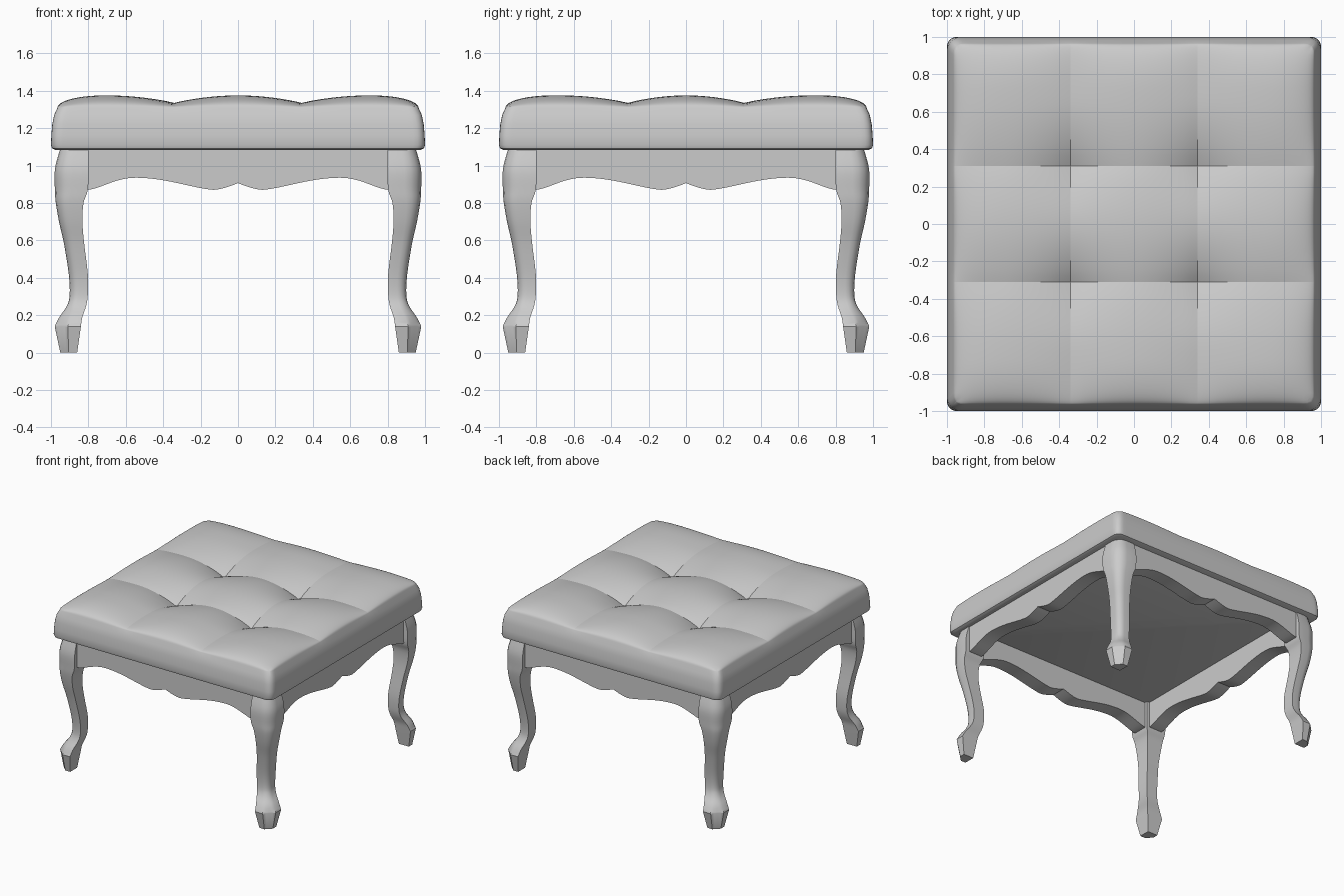
import bpy, bmesh
from math import sin, cos, pi, sqrt, hypot, radians

if "Cube" in bpy.data.objects:
    bpy.data.objects.remove(bpy.data.objects["Cube"])

mat = bpy.data.materials.new("soft grey")
mat.use_nodes = True
GREY = (0.6, 0.6, 0.6, 1)
mat.diffuse_color = GREY
mat.node_tree.nodes["Principled BSDF"].inputs["Base Color"].default_value = GREY


def finish(name, bm, angle=35):
    bmesh.ops.recalc_face_normals(bm, faces=bm.faces)
    mesh = bpy.data.meshes.new(name)
    bm.to_mesh(mesh)
    bm.free()
    mesh.materials.append(mat)
    ob = bpy.data.objects.new(name, mesh)
    bpy.context.collection.objects.link(ob)
    bpy.ops.object.select_all(action='DESELECT')
    ob.select_set(True)
    bpy.context.view_layer.objects.active = ob
    bpy.ops.object.shade_smooth_by_angle(angle=radians(angle))
    return ob


# Tufted cushion
EDGE, SEAM_X, SEAM_Y, RIM = 0.965, 0.34, 0.31, 1.31
STEPS = 18


def grid_lines(seam):
    inner = [seam * (2 * i / STEPS - 1) for i in range(STEPS + 1)]
    outer = [seam + (EDGE - seam) * sin(pi / 2 * i / STEPS) for i in range(1, STEPS + 1)]
    return [-v for v in reversed(outer)] + inner + outer


def bulge(v, seam):
    v = abs(v)
    if v < seam:
        return max(0, cos(pi / 2 * v / seam)) ** 0.85
    return sin(pi / 2 * min(1, (v - seam) / 0.36)) ** 0.85


def rim_fall(v):
    d = min(1, (EDGE - abs(v)) / 0.25)
    return sqrt(max(0, 1 - (1 - d) ** 2))


def top_height(x, y):
    a, b = bulge(x, SEAM_X), bulge(y, SEAM_Y)
    z = 1.25 + 0.085 * (a + b) - 0.045 * a * b
    return RIM + (z - RIM) * rim_fall(x) * rim_fall(y)


def round_corner(x, y, r=0.05):
    dx, dy = abs(x) - EDGE + r, abs(y) - EDGE + r
    if dx <= 0 or dy <= 0:
        return x, y
    k = max(dx, dy) / hypot(dx, dy)
    cx, cy = EDGE - r + dx * k, EDGE - r + dy * k
    return (cx if x > 0 else -cx), (cy if y > 0 else -cy)


bm = bmesh.new()
xs, ys = grid_lines(SEAM_X), grid_lines(SEAM_Y)
grid = [[bm.verts.new((*round_corner(x, y), top_height(x, y))) for y in ys] for x in xs]
n = len(xs) - 1
for i in range(n):
    for j in range(n):
        bm.faces.new((grid[i][j], grid[i + 1][j], grid[i + 1][j + 1], grid[i][j + 1]))
# Seams stay crisp
for s in (STEPS, 2 * STEPS):
    for k in range(n):
        bm.edges.get((grid[s][k], grid[s][k + 1])).smooth = False
        bm.edges.get((grid[k][s], grid[k + 1][s])).smooth = False
# Side wall rings, then the flat underside
rim = ([grid[i][0] for i in range(n)] + [grid[n][j] for j in range(n)]
       + [grid[i][n] for i in range(n, 0, -1)] + [grid[0][j] for j in range(n, 0, -1)])
base = [(v.co.x / EDGE, v.co.y / EDGE) for v in rim]
for size, z in [(0.983, 1.27), (0.993, 1.22), (0.998, 1.16), (1, 1.11), (0.994, 1.092), (0.975, 1.083)]:
    ring = [bm.verts.new((x * size, y * size, z)) for x, y in base]
    for k in range(len(rim)):
        m = (k + 1) % len(rim)
        bm.faces.new((rim[k], rim[m], ring[m], ring[k]))
    rim = ring
bm.faces.new(rim)
finish("cushion", bm)

# Cabriole legs: height, inner side, outer side
FOOT = [(0, 0.86, 0.95), (0.14, 0.84, 0.98)]
SHANK = [(0.14, 0.84, 0.98), (0.19, 0.832, 0.955), (0.25, 0.812, 0.915), (0.31, 0.803, 0.9),
         (0.42, 0.803, 0.905), (0.58, 0.822, 0.93), (0.7, 0.832, 0.957), (0.8, 0.826, 0.974),
         (0.87, 0.803, 0.979), (0.98, 0.8, 0.979), (1.085, 0.8, 0.952)]


def spline(points, sub=4):
    out = []
    for i in range(len(points) - 1):
        p = [points[max(0, min(len(points) - 1, i + k))] for k in (-1, 0, 1, 2)]
        for s in range(sub):
            t = s / sub
            out.append([b + t / 2 * (c - a + t * (2 * a - 5 * b + 4 * c - d + t * (3 * (b - c) + d - a)))
                        for a, b, c, d in zip(*p)])
    return out + [points[-1]]


def leg_section(z, inner, outer):
    """Square with its outer corner cut on the foot and rounded above."""
    c = 0.5 * (outer - inner)
    soft = min(1, max(0, (z - 0.14) / 0.12))
    pts = [(inner, inner), (outer, inner)]
    for k in range(5):
        t = k / 4
        ang = pi / 2 * t
        flat = (1 - t, t)
        arc = (cos(ang), sin(ang))
        pts.append(tuple(outer - c + c * (f + (r - f) * soft) for f, r in zip(flat, arc)))
    return pts + [(inner, outer)]


def build_leg(name, sx, sy):
    bm = bmesh.new()
    rings = [[bm.verts.new((x * sx, y * sy, lv[0])) for x, y in leg_section(*lv)]
             for lv in FOOT[:1] + spline(SHANK)]
    for lo, hi in zip(rings, rings[1:]):
        for k in range(len(lo)):
            m = (k + 1) % len(lo)
            bm.faces.new((lo[k], lo[m], hi[m], hi[k]))
    bm.faces.new(rings[0])
    bm.faces.new(rings[-1])
    finish(name, bm)


for front, sy in (("front", -1), ("back", 1)):
    for side, sx in (("left", 1), ("right", -1)):
        build_leg(f"{front}_{side}_leg", sx, sy)


# Scalloped aprons
def apron_edge(x):
    x = abs(x)
    if x < 0.13:
        return 0.87 + 0.036 * (1 - x / 0.13) ** 1.5
    t = (x - 0.13) / 0.42 if x < 0.55 else (0.8 - x) / 0.25
    return 0.87 + 0.065 * sin(pi / 2 * max(0, t)) ** 1.4


def build_apron(name, angle):
    bm = bmesh.new()
    count = 64
    cols = []
    for i in range(count + 1):
        x = 0.83 * (2 * i / count - 1)
        z = apron_edge(x)
        corners = [(x, -0.945, z), (x, -0.945, 1.085), (x, -0.825, 1.085), (x, -0.825, z)]
        cols.append([bm.verts.new((cos(angle) * px - sin(angle) * py,
                                   sin(angle) * px + cos(angle) * py, pz)) for px, py, pz in corners])
    for a, b in zip(cols, cols[1:]):
        for k in range(4):
            m = (k + 1) % 4
            bm.faces.new((a[k], b[k], b[m], a[m]))
    bm.faces.new(cols[0])
    bm.faces.new(cols[-1])
    finish(name, bm)


for i, side in enumerate(("front", "left", "back", "right")):
    build_apron(f"{side}_apron", i * pi / 2)
